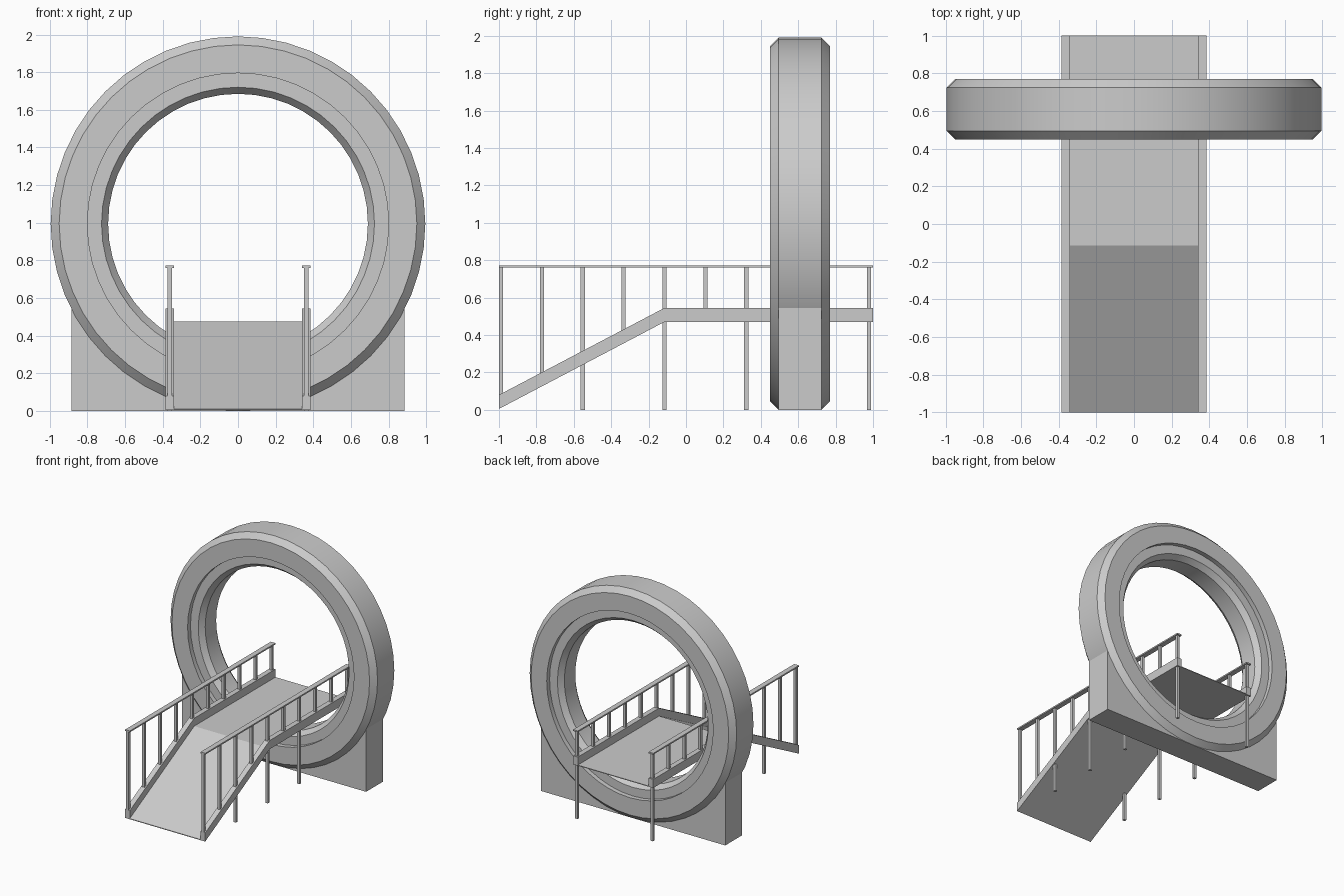
import bpy, bmesh
from math import sin, cos, pi, atan2

if "Cube" in bpy.data.objects:
    bpy.data.objects.remove(bpy.data.objects["Cube"])

def finish(name, bm):
    bmesh.ops.recalc_face_normals(bm, faces=bm.faces)
    me = bpy.data.meshes.new(name)
    bm.to_mesh(me)
    bm.free()
    ob = bpy.data.objects.new(name, me)
    bpy.context.collection.objects.link(ob)
    return ob

def prism(name, pts, axis, a, b):
    """Extrude a 2D profile along x (pts = y,z) or y (pts = x,z)."""
    bm = bmesh.new()
    put = (lambda p, t: (t, p[0], p[1])) if axis == 'x' else (lambda p, t: (p[0], t, p[1]))
    v0 = [bm.verts.new(put(p, a)) for p in pts]
    v1 = [bm.verts.new(put(p, b)) for p in pts]
    bm.faces.new(v0)
    bm.faces.new(v1[::-1])
    n = len(pts)
    for i in range(n):
        bm.faces.new((v0[i], v0[(i + 1) % n], v1[(i + 1) % n], v1[i]))
    return finish(name, bm)

def box(name, x0, x1, y0, y1, z0, z1):
    return prism(name, [(y0, z0), (y1, z0), (y1, z1), (y0, z1)], 'x', x0, x1)

# Ring: stepped, chamfered section revolved about the y axis
CZ, YC, SEG = 0.995, 0.61, 48
half = [(0.995, 0.115), (0.95, 0.16), (0.80, 0.16), (0.80, 0.12), (0.725, 0.12), (0.69, 0.075)]
section = [(r, YC - d) for r, d in half] + [(r, YC + d) for r, d in reversed(half)]
bm = bmesh.new()
rows = []
for i in range(SEG):
    a = 2 * pi * i / SEG
    rows.append([bm.verts.new((r * cos(a), y, CZ + r * sin(a))) for r, y in section])
n = len(section)
for i in range(SEG):
    p, q = rows[i], rows[(i + 1) % SEG]
    for j in range(n):
        k = (j + 1) % n
        bm.faces.new((p[j], p[k], q[k], q[j]))
ring = finish("ring", bm)
bpy.context.view_layer.objects.active = ring
ring.select_set(True)
bpy.ops.object.shade_smooth_by_angle(angle=pi / 7)

# Cradle base: block whose top follows the ring
R = 0.97
a0 = atan2(0.55 - CZ, 0.885)
arc = [(R * cos(a), CZ + R * sin(a)) for a in (a0 + (-pi - 2 * a0) * i / 24 for i in range(25))]
prism("ring_base", [(-0.885, 0), (0.885, 0), (0.885, 0.55)] + arc + [(-0.885, 0.55)], 'y', 0.495, 0.725)

# Walkway: sloped ramp leading to a flat deck
def band(lo, hi):
    low = [(-1, 0.005 + lo), (-0.115, 0.47 + lo), (1, 0.47 + lo)]
    return low + [(y, z + hi - lo) for y, z in reversed(low)]

prism("walkway", band(0, 0.006), 'x', -0.345, 0.345)

# Side stringers, handrails and posts
for s, side in ((-1, "left"), (1, "right")):
    c = s * 0.3625
    prism(side + "_stringer", band(0, 0.075), 'x', c - 0.0225, c + 0.0225)
    box(side + "_handrail", c - 0.0225, c + 0.0225, -1, 1, 0.76, 0.772)
    for k in range(10):
        y = -0.989 + 0.2185 * k
        foot = 0.03 + 0.47 * min(1, (y + 1) / 0.885)
        if k in (2, 4, 6, 9):
            foot = 0
        box(f"{side}_post_{k}", c - 0.012, c + 0.012, y - 0.011, y + 0.011, foot, 0.765)
